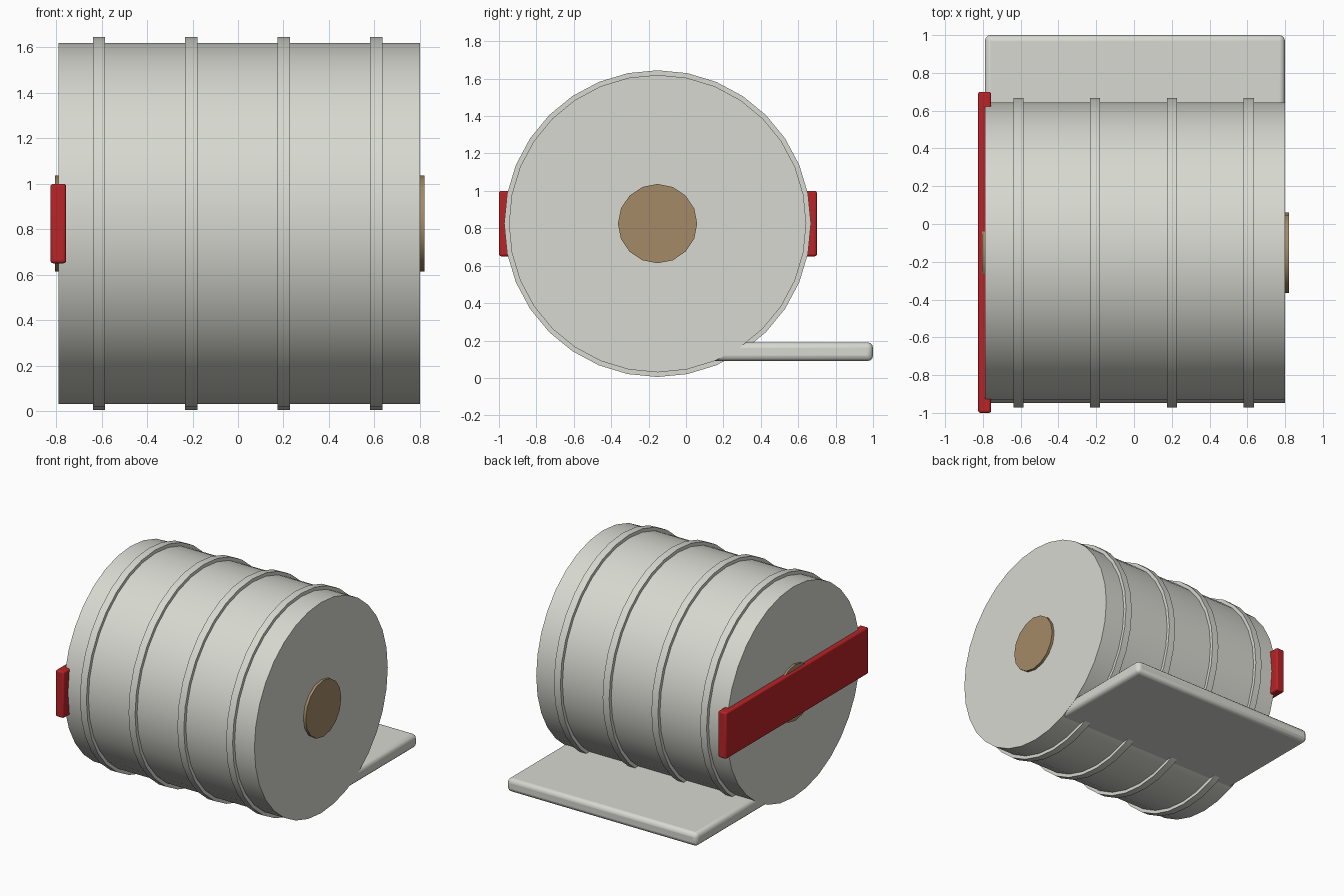
import bpy, math

if "Cube" in bpy.data.objects:
    bpy.data.objects.remove(bpy.data.objects["Cube"])

CY, CZ = -0.152, 0.825   # drum axis position


def material(name, color):
    m = bpy.data.materials.new(name)
    m.diffuse_color = (*color, 1)
    m.use_nodes = True
    m.node_tree.nodes["Principled BSDF"].inputs["Base Color"].default_value = m.diffuse_color
    return m


GREY = material("pale_grey", (0.68, 0.69, 0.63))
RED = material("red", (0.48, 0.017, 0.02))
BROWN = material("brown", (0.37, 0.255, 0.135))


def drum(name, x0, x1, radius, sides, mat):
    """Cylinder lying along x on the drum axis."""
    bpy.ops.mesh.primitive_cylinder_add(
        vertices=sides, radius=radius, depth=x1 - x0,
        location=((x0 + x1) / 2, CY, CZ), rotation=(0, math.pi / 2, 0))
    ob = bpy.context.object
    ob.name = name
    ob.data.materials.append(mat)
    bpy.ops.object.shade_smooth_by_angle(angle=math.radians(35))
    return ob


def rounded_box(name, lo, hi, bevel, mat):
    """Box between two corners with rounded edges."""
    bpy.ops.mesh.primitive_cube_add(
        size=1, location=[(a + b) / 2 for a, b in zip(lo, hi)])
    ob = bpy.context.object
    ob.name = name
    ob.scale = [b - a for a, b in zip(lo, hi)]
    bpy.ops.object.transform_apply(location=False, rotation=False, scale=True)
    ob.data.materials.append(mat)
    mod = ob.modifiers.new("bevel", "BEVEL")
    mod.width, mod.segments = bevel, 3
    bpy.ops.object.shade_smooth_by_angle(angle=math.radians(35))
    return ob


# Drum body, four raised bands and the core showing at both ends
drum("drum_body", -0.79, 0.80, 0.795, 32, GREY)
for i, x in enumerate((-0.612, -0.206, 0.201, 0.608)):
    drum(f"band_{i + 1}", x - 0.027, x + 0.027, 0.82, 32, GREY)
drum("core", -0.806, 0.82, 0.212, 16, BROWN)

# Red strap across the left end
rounded_box("end_strap", (-0.825, -1.0, 0.65), (-0.756, 0.70, 1.0), 0.012, RED)

# Flat sheet leaving the drum at the back
rounded_box("sheet", (-0.789, 0.0, 0.09), (0.799, 1.0, 0.19), 0.03, GREY)
